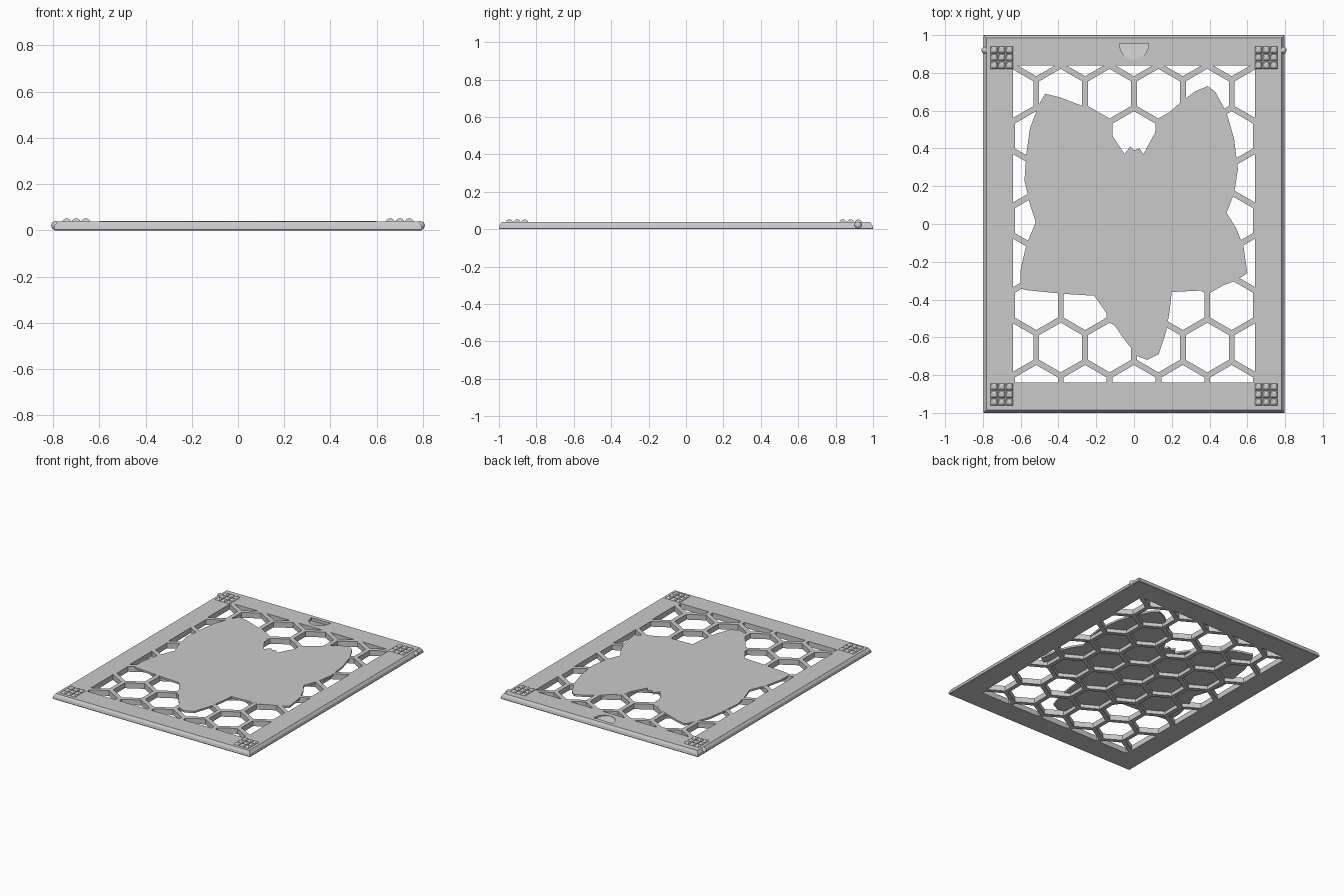
import bpy, bmesh
from math import sqrt, sin, cos, pi

cube = bpy.data.objects.get("Cube")
if cube:
    bpy.data.objects.remove(cube, do_unlink=True)

TOP = 0.039                     # height of the panel surface
PITCH = 0.2586                  # honeycomb spacing
WALL = 0.031                    # honeycomb wall thickness
OPEN_X, OPEN_Y = 0.64, 0.838    # half size of the window

grey = bpy.data.materials.new("light grey plastic")
grey.use_nodes = True
COLOR = (0.59, 0.59, 0.59, 1)
grey.diffuse_color = COLOR
grey.node_tree.nodes["Principled BSDF"].inputs["Base Color"].default_value = COLOR


def finish(name, bm):
    """Turn a bmesh into a named grey object."""
    bmesh.ops.remove_doubles(bm, verts=bm.verts[:], dist=0.00005)
    bmesh.ops.recalc_face_normals(bm, faces=bm.faces[:])
    mesh = bpy.data.meshes.new(name)
    bm.to_mesh(mesh)
    bm.free()
    mesh.materials.append(grey)
    obj = bpy.data.objects.new(name, mesh)
    bpy.context.collection.objects.link(obj)
    return obj


def polygon(bm, points):
    return bm.faces.new([bm.verts.new(p) for p in points])


def extrude_up(bm, height):
    """Give flat faces a thickness along z."""
    result = bmesh.ops.extrude_face_region(bm, geom=bm.faces[:], use_keep_orig=True)
    verts = [g for g in result["geom"] if isinstance(g, bmesh.types.BMVert)]
    bmesh.ops.translate(bm, verts=verts, vec=(0, 0, height))


def loft(bm, rings):
    """Join matching closed rings with quads."""
    rows = [[bm.verts.new(p) for p in ring] for ring in rings]
    n = len(rows[0])
    for low, high in zip(rows, rows[1:]):
        for i in range(n):
            j = (i + 1) % n
            bm.faces.new((low[i], low[j], high[j], high[i]))


def rect(hx, hy, z, cx=0, cy=0):
    """Rectangle with an extra point in the middle of its back edge."""
    return [(cx + sx * hx, cy + sy * hy, z)
            for sx, sy in ((-1, -1), (1, -1), (1, 1), (0, 1), (-1, 1))]


# Frame with sloped edges around the window
EDGE_X, EDGE_Y = 0.78, 0.984
bm = bmesh.new()
rings = [rect(0.794, 0.997, 0), rect(0.797, 1.0, 0.004), rect(0.793, 0.996, 0.022),
         rect(EDGE_X, EDGE_Y, TOP), rect(OPEN_X, OPEN_Y, TOP), rect(OPEN_X, OPEN_Y, 0)]
loft(bm, rings + rings[:1])
back = [f for f in bm.faces
        if all(v.co.z > TOP - 0.001 and v.co.y > 0.8 for v in f.verts)]
bmesh.ops.delete(bm, geom=back, context="FACES")

# Back rail surface with a half-round thumb recess and sloping floor
FLAT, DEEP = 0.955, 0.085
arc = [(0.077 * cos(a * pi / 16), FLAT - DEEP * sin(a * pi / 16)) for a in range(17)]
for s, half in ((1, arc[8::-1]), (-1, arc[8:])):
    outline = [(s * EDGE_X, EDGE_Y), (s * OPEN_X, OPEN_Y), (0, OPEN_Y)]
    outline += half + [(0, FLAT), (0, EDGE_Y)]
    polygon(bm, [(x, y, TOP) for x, y in outline])
rim = arc + [(0, FLAT)]
floor = [(x, y, TOP - 0.002 - 0.02 * (y - FLAT + DEEP) / DEEP) for x, y in rim]
loft(bm, [floor, [(x, y, TOP) for x, y in rim]])
polygon(bm, floor)
finish("frame", bm)

# Honeycomb lattice: rings of quads tiled and trimmed to the window
bm = bmesh.new()
hexagon = [(sin(k * pi / 3), cos(k * pi / 3)) for k in range(6)]
outer, inner = PITCH / sqrt(3), (PITCH - WALL) / sqrt(3)
for row in range(-4, 5):
    for col in range(-4, 4):
        cx = (col + 0.5 * (row % 2)) * PITCH
        cy = 0.018 + row * PITCH * sqrt(3) / 2
        loft(bm, [[(cx + r * x, cy + r * y, 0) for x, y in hexagon]
                  for r in (outer, inner)])
bmesh.ops.remove_doubles(bm, verts=bm.verts[:], dist=0.0005)
for axis, limit in ((0, OPEN_X), (1, OPEN_Y)):
    for side in (-1, 1):
        plane = [0, 0, 0]
        plane[axis] = side
        bmesh.ops.bisect_plane(bm, geom=bm.verts[:] + bm.edges[:] + bm.faces[:],
                               plane_co=[limit * c for c in plane],
                               plane_no=plane, clear_outer=True)
extrude_up(bm, TOP)
finish("honeycomb_lattice", bm)

# Butterfly plate lying in the top of the lattice
OUTLINE = [
    (-.47, .69), (-.39, .67), (-.26, .62), (-.14, .55), (-.11, .46), (-.05, .37),
    (-.02, .41), (0, .39), (.03, .4), (.05, .37), (.11, .48), (.12, .53),
    (.23, .63), (.32, .7), (.39, .73), (.43, .7), (.49, .59), (.53, .45),
    (.55, .29), (.53, .16), (.49, .06), (.54, -.02), (.58, -.12), (.6, -.26),
    (.54, -.3), (.4, -.35), (.2, -.36), (.19, -.45), (.17, -.57), (.13, -.69),
    (.07, -.72), (.02, -.7), (-.06, -.6), (-.14, -.48), (-.21, -.38),
    (-.37, -.37), (-.57, -.35), (-.6, -.34), (-.6, -.24), (-.57, -.11),
    (-.52, .01), (-.55, .1), (-.58, .23), (-.57, .37), (-.55, .51), (-.5, .64)]
UNDERSIDE = 0.026
bm = bmesh.new()
polygon(bm, [(x, y, UNDERSIDE) for x, y in OUTLINE])
extrude_up(bm, TOP + 0.0005 - UNDERSIDE)
finish("butterfly_plate", bm)

# Grip studs: three by three square domes in every corner
dome = [(0.019 * cos(t * pi / 12), TOP - 0.005 + 0.018 * sin(t * pi / 12))
        for t in range(6)]
for side, sx in (("left", 1), ("right", -1)):
    for end, cy in (("front", -0.903), ("back", 0.88)):
        bm = bmesh.new()
        for i in (-1, 0, 1):
            for j in (-1, 0, 1):
                x, y = sx * 0.70 + i * 0.041, cy + j * 0.041
                levels = [rect(h, h, z, x, y) for h, z in dome]
                loft(bm, levels)
                polygon(bm, levels[0])
                polygon(bm, levels[-1])
        finish(f"{end}_{side}_grip_studs", bm)

# Snap balls on both long edges
for side, sx in (("left", 1), ("right", -1)):
    bm = bmesh.new()
    bmesh.ops.create_uvsphere(bm, u_segments=20, v_segments=12, radius=0.019)
    bmesh.ops.translate(bm, verts=bm.verts[:], vec=(sx * 0.789, 0.92, 0.021))
    ball = finish(f"{side}_snap_ball", bm)
    for poly in ball.data.polygons:
        poly.use_smooth = True
